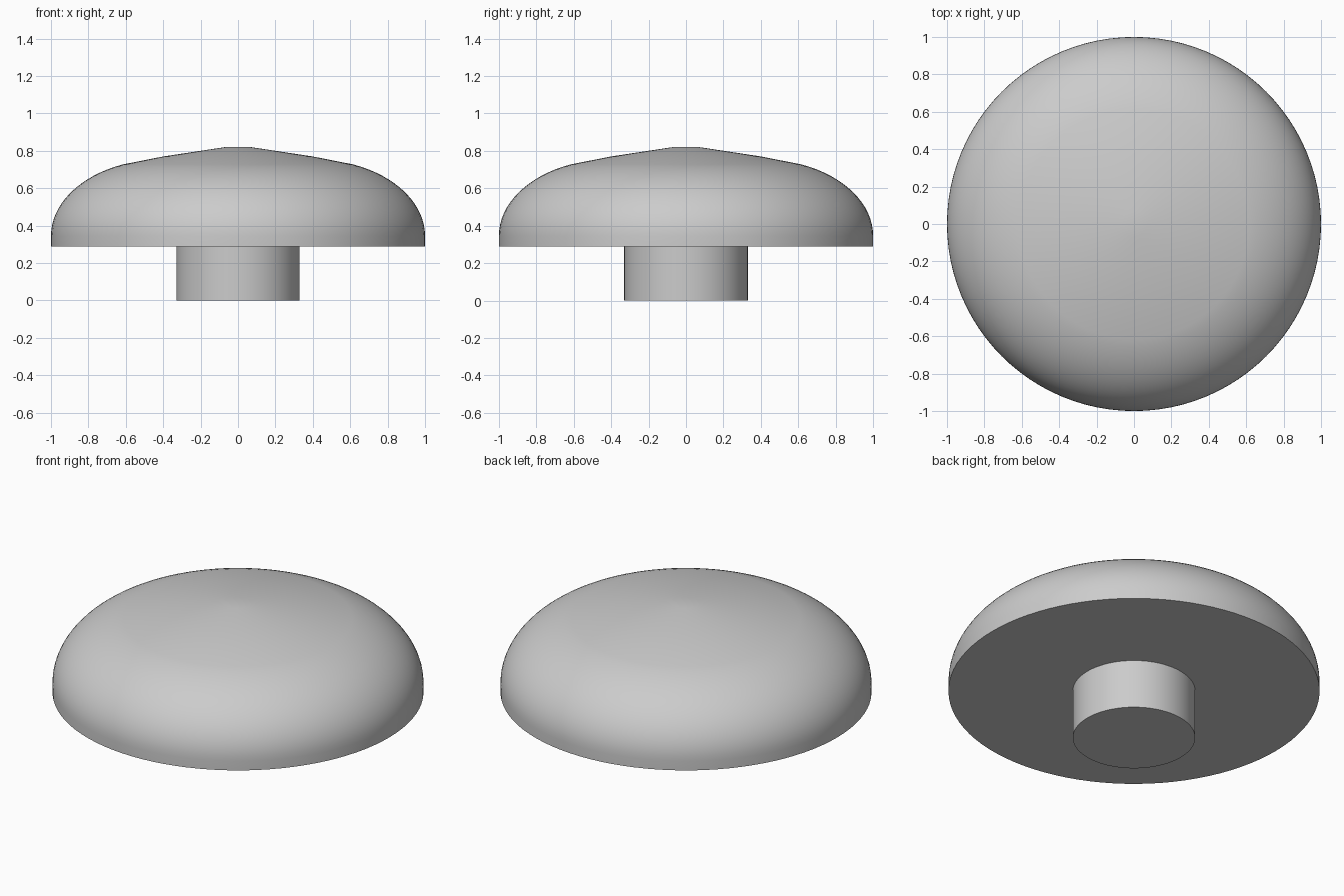
import bpy
import bmesh
import math

cube = bpy.data.objects.get("Cube")
if cube:
    bpy.data.objects.remove(cube, do_unlink=True)

SEGMENTS = 96

grey = bpy.data.materials.new("plain_grey")
grey.use_nodes = True
colour = (0.6, 0.6, 0.6, 1)
grey.diffuse_color = colour
grey.node_tree.nodes["Principled BSDF"].inputs["Base Color"].default_value = colour


def lathe(name, profile):
    """Turn a (radius, height) profile about z and cap both ends."""
    bm = bmesh.new()
    rings = []
    for radius, z in profile:
        ring = []
        for i in range(SEGMENTS):
            a = math.tau * i / SEGMENTS
            ring.append(bm.verts.new((radius * math.cos(a), radius * math.sin(a), z)))
        rings.append(ring)
    for low, high in zip(rings, rings[1:]):
        for i in range(SEGMENTS):
            j = (i + 1) % SEGMENTS
            bm.faces.new((low[i], low[j], high[j], high[i]))
    bm.faces.new(rings[0][::-1])
    bm.faces.new(rings[-1])
    bmesh.ops.recalc_face_normals(bm, faces=bm.faces)
    mesh = bpy.data.meshes.new(name)
    bm.to_mesh(mesh)
    bm.free()
    mesh.materials.append(grey)
    obj = bpy.data.objects.new(name, mesh)
    bpy.context.collection.objects.link(obj)
    bpy.ops.object.select_all(action='DESELECT')
    obj.select_set(True)
    bpy.context.view_layer.objects.active = obj
    bpy.ops.object.shade_smooth_by_angle(angle=math.radians(35))
    return obj


# Domed cap: short straight rim, rounded shoulder, shallow cone, small flat tip
STEPS = 16
shoulder = []
for k in range(STEPS + 1):
    t = math.radians(69) * k / STEPS
    shoulder.append((0.4 + 0.6 * math.cos(t), 0.345 + 0.41 * math.sin(t)))
lathe("domed_cap", [(1, 0.29)] + shoulder + [(0.4, 0.77), (0.07, 0.82)])

# Round stem under the cap
lathe("stem", [(0.33, 0), (0.33, 0.29)])
